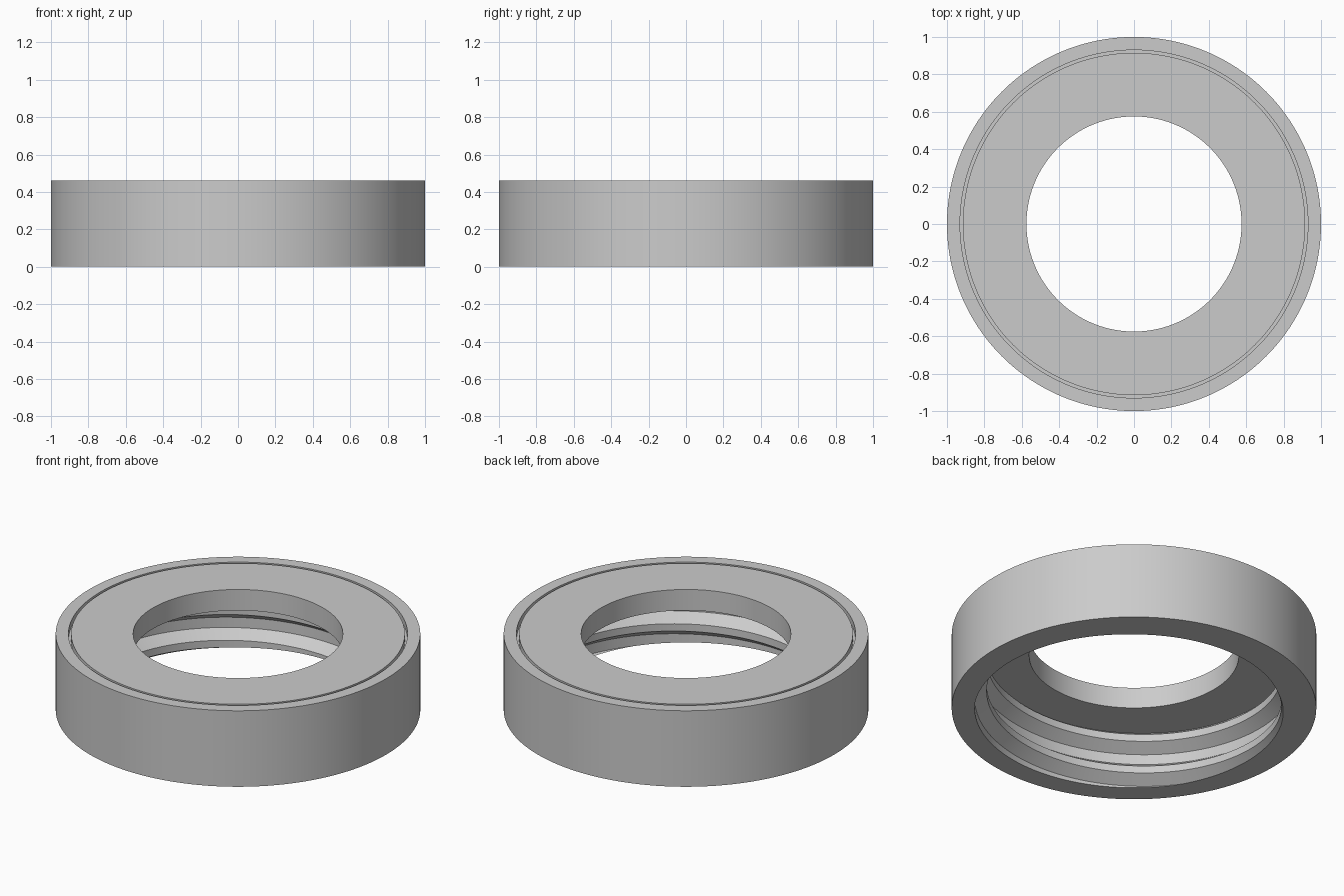
import bpy
import bmesh
from math import cos, sin, pi

if "Cube" in bpy.data.objects:
    bpy.data.objects.remove(bpy.data.objects["Cube"], do_unlink=True)

SEGMENTS = 192
HEIGHT, CEILING = 0.46, 0.333          # overall height, underside of the top plate
ROOT, CREST, PITCH = 0.874, 0.808, 0.2  # internal thread
HALF_CREST, HALF_BASE = 0.022, 0.069

# Outer wall, top face with its narrow groove, and central hole (radius, height)
BODY = [(1, 0), (1, HEIGHT), (0.93, HEIGHT), (0.93, 0.42), (0.915, 0.42),
        (0.915, HEIGHT), (0.575, HEIGHT), (0.575, CEILING)]


def thread_radius(offset):
    """Radius of the trapezoidal ridge at a height offset from its middle."""
    d = abs((offset + PITCH / 2) % PITCH - PITCH / 2)
    t = min(max((d - HALF_CREST) / (HALF_BASE - HALF_CREST), 0), 1)
    return CREST + (ROOT - CREST) * t


def section(turn):
    """Closed radial section; the thread climbs one pitch per turn."""
    middle = PITCH * turn - 0.049
    points = list(BODY)
    for n in range(3, -3, -1):
        for offset in (HALF_BASE, HALF_CREST, -HALF_CREST, -HALF_BASE):
            z = min(max(middle + n * PITCH + offset, 0), CEILING)
            points.append((thread_radius(z - middle), z))
    return points


# Sweep the section round the axis; the ends of the sweep weld together
bm = bmesh.new()
columns = []
for i in range(SEGMENTS + 1):
    a = 2 * pi * i / SEGMENTS
    columns.append([bm.verts.new((r * cos(a), r * sin(a), z))
                    for r, z in section(i / SEGMENTS)])
for left, right in zip(columns, columns[1:]):
    for k in range(len(left)):
        j = (k + 1) % len(left)
        bm.faces.new((left[k], right[k], right[j], left[j]))
bmesh.ops.remove_doubles(bm, verts=bm.verts, dist=0.00005)
bmesh.ops.recalc_face_normals(bm, faces=bm.faces)

mesh = bpy.data.meshes.new("threaded_ring_cap")
bm.to_mesh(mesh)
bm.free()
cap = bpy.data.objects.new("threaded_ring_cap", mesh)
bpy.context.collection.objects.link(cap)

# Plain grey finish
grey = bpy.data.materials.new("light_grey")
grey.use_nodes = True
colour = (0.6, 0.6, 0.6, 1)
grey.diffuse_color = colour
grey.node_tree.nodes["Principled BSDF"].inputs["Base Color"].default_value = colour
mesh.materials.append(grey)

# Smooth round walls with crisp edges
bpy.context.view_layer.objects.active = cap
cap.select_set(True)
bpy.ops.object.shade_smooth_by_angle(angle=pi / 6)
